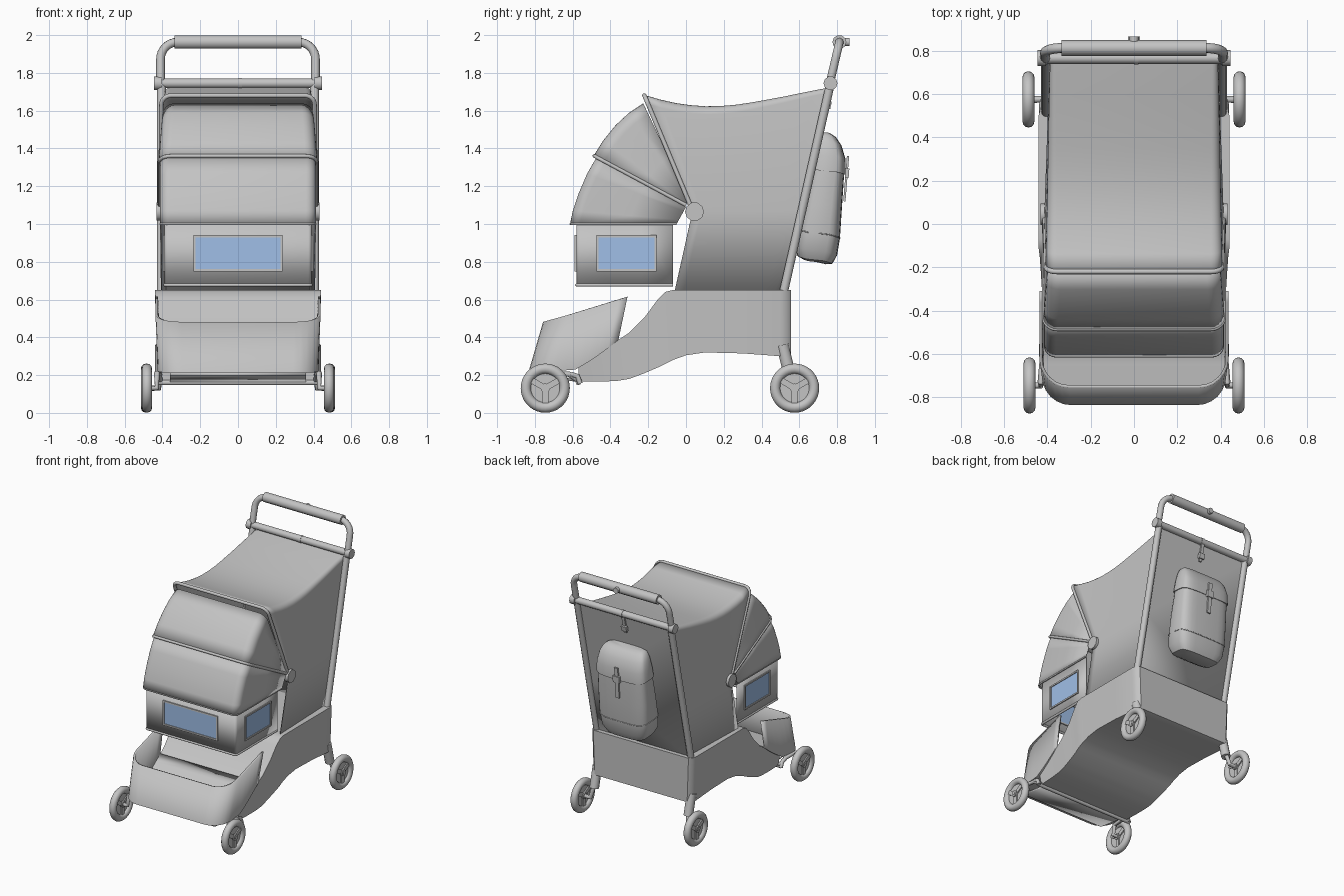
import bpy, bmesh, math
from mathutils import Vector, Matrix

if "Cube" in bpy.data.objects:
    bpy.data.objects.remove(bpy.data.objects["Cube"])

def material(name, rgb):
    m = bpy.data.materials.new(name)
    m.diffuse_color = (*rgb, 1)
    m.use_nodes = True
    m.node_tree.nodes["Principled BSDF"].inputs["Base Color"].default_value = m.diffuse_color
    return m

GREY = material("light grey", (0.55, 0.55, 0.55))
BLUE = material("window blue", (0.35, 0.52, 0.80))

def finish(ob, mat=GREY, angle=35):
    ob.data.materials.clear()
    ob.data.materials.append(mat)
    bpy.ops.object.select_all(action='DESELECT')
    ob.select_set(True)
    bpy.context.view_layer.objects.active = ob
    bpy.ops.object.shade_smooth_by_angle(angle=math.radians(angle))
    return ob

def from_bmesh(name, bm, mat=GREY, thick=0, angle=35):
    bmesh.ops.recalc_face_normals(bm, faces=bm.faces)
    me = bpy.data.meshes.new(name)
    bm.to_mesh(me)
    bm.free()
    ob = bpy.data.objects.new(name, me)
    bpy.context.collection.objects.link(ob)
    if thick:
        s = ob.modifiers.new("thickness", 'SOLIDIFY')
        s.thickness, s.offset = thick, 0
    return finish(ob, mat, angle)

def loft(name, sections, closed=False, caps=(), thick=0, angle=35, floor=False):
    bm = bmesh.new()
    rows = [[bm.verts.new(p) for p in s] for s in sections]
    n = len(rows[0])
    for a, b in zip(rows, rows[1:]):
        for i in range(n if closed else n - 1):
            j = (i + 1) % n
            bm.faces.new((a[i], a[j], b[j], b[i]))
    for c in caps:
        bm.faces.new(rows[c])
    if floor:  # bridge the two sides of the first row
        r = rows[0]
        for i in range(n // 2 - 1):
            bm.faces.new((r[i], r[i + 1], r[n - 2 - i], r[n - 1 - i]))
    return from_bmesh(name, bm, GREY, thick, angle)

def tube(name, pts, r):
    cu = bpy.data.curves.new(name, 'CURVE')
    cu.dimensions, cu.bevel_depth, cu.bevel_resolution, cu.use_fill_caps = '3D', r, 3, True
    sp = cu.splines.new('POLY')
    sp.points.add(len(pts) - 1)
    for q, p in zip(sp.points, pts):
        q.co = (*p, 1)
    ob = bpy.data.objects.new(name, cu)
    bpy.context.collection.objects.link(ob)
    bpy.ops.object.select_all(action='DESELECT')
    ob.select_set(True)
    bpy.context.view_layer.objects.active = ob
    bpy.ops.object.convert(target='MESH')
    return finish(bpy.context.view_layer.objects.active, angle=45)

def box(name, loc, size, tilt=0, mat=GREY):
    bm = bmesh.new()
    bmesh.ops.create_cube(bm, size=1, matrix=Matrix.Translation(loc) @ Matrix.Rotation(tilt, 4, 'X')
                          @ Matrix.Diagonal((*size, 1)))
    return from_bmesh(name, bm, mat)

def lerp(a, b, t):
    return a + (b - a) * t

def u_path(front, back, w, r, straight=6, arc=6):
    """Plan outline: right side, rounded front corners, left side."""
    side = [(w, lerp(back, front + r, i / straight)) for i in range(straight)]
    for i in range(arc + 1):
        a = math.pi / 2 * i / arc
        side.append((w - r + r * math.cos(a), front + r - r * math.sin(a)))
    return side + [(-x, y) for x, y in reversed(side)]

def arch(inner, outer, w, r):
    """Arch from an inner side point out to a rounded top and back, in a tilted plane."""
    i, o = Vector(inner), Vector(outer)
    d = (o - i).normalized()
    half = [(w, *i), (w, *lerp(i, o - d * r, .5))]
    for k in range(7):
        a = math.pi / 2 * k / 6
        half.append((w - r + r * math.cos(a), *(o - d * r * (1 - math.sin(a)))))
    return half + [(-x, y, z) for x, y, z in reversed(half)]

def interp(table, x):
    for (a, fa), (b, fb) in zip(table, table[1:]):
        if x <= b:
            return lerp(fa, fb, max(0, (x - a) / (b - a)))
    return table[-1][1]

# Lower base with arched underside
base = [(-.57, .25, .165, .41), (-.45, .32, .165, .415), (-.36, .385, .17, .42), (-.30, .425, .18, .425),
        (-.22, .505, .21, .43), (-.15, .60, .24, .435), (-.11, .64, .26, .44), (-.07, .65, .28, .44),
        (0, .65, .305, .44), (.1, .65, .32, .44), (.3, .65, .315, .44), (.5, .65, .30, .44),
        (.535, .65, .30, .432), (.555, .65, .305, .41)]
loft("base", [[(w, y, t), (w - .012, y, b), (-w + .012, y, b), (-w, y, t)] for y, t, b, w in base],
     closed=True, caps=(0, -1))

# Front basket
def basket_row(front, back, w, zf):
    return [(x, y, zf(y)) for x, y in u_path(front, back, w, .13)]
low = [(-.83, .215), (-.58, .235), (-.45, .32), (-.36, .39)]
loft("front_basket", [basket_row(-.83, -.36, .42, lambda y: interp(low, y)),
                      basket_row(-.75, -.31, .43, lambda y: .48 + (y + .75) * .307)],
     thick=.014, floor=True)
loft("basket_underside", [[(x, -.80, .205), (x, -.57, .17)] for x in (-.36, .36)], thick=.014)
tube("front_axle_bar", [(-.42, -.57, .16), (.42, -.57, .16)], .014)

# Cabin shell: sides, sagging roof and back panel
roof = [(-.22, 1.68), (-.1, 1.645), (0, 1.628), (.1, 1.62), (.2, 1.622), (.3, 1.632), (.5, 1.668), (.755, 1.72)]
cabin = []
for k in range(13):
    t = k / 12
    yt = lerp(-.22, .755, t)
    zt = interp(roof, yt)
    mid = (lerp(.035, .612, t), 1.07)
    r, w = lerp(.05, .025, t), lerp(.405, .385, t)
    d = Vector((yt - mid[0], zt - mid[1])).normalized()
    half = [(w, lerp(-.06, .52, t), .645), (w + .006, *mid)]
    for i in range(6):
        a = math.pi / 2 * i / 5
        q = Vector((yt, zt)) - d * r * (1 - math.sin(a))
        half.append((w - r + r * math.cos(a), q.x, q.y))
    cabin.append(half + [(-x, y, z) for x, y, z in reversed(half)])
loft("cabin", cabin, caps=(-1,), thick=.006)
tube("cabin_front_lip", cabin[0][1:-1], .012)

# Folding hood in two fan segments
hood1 = [(-.225, 1.635), (-.30, 1.585), (-.37, 1.52), (-.435, 1.44), (-.485, 1.36)]
hood2 = [(-.465, 1.36), (-.52, 1.265), (-.565, 1.16), (-.595, 1.07), (-.61, 1.0)]
top = [arch((lerp(.015, 0, i / 4), lerp(1.13, 1.1, i / 4)), p, lerp(.395, .415, i / 4), .06)
       for i, p in enumerate(hood1)]
bottom = [arch((lerp(0, -.05, i / 4), lerp(1.09, 1.0, i / 4)), p, .41, .05) for i, p in enumerate(hood2)]
loft("hood_upper", top, thick=.008)
loft("hood_lower", bottom, thick=.008)
tube("hood_seam", top[-1], .010)
tube("hood_hem", bottom[-1], .006)

# Window curtain below the hood
path = u_path(-.578, -.07, .387, .015, 3, 3)
loft("curtain", [[(x, y, z) for x, y in path] for z in (.675, 1.01)], thick=.006)
tube("curtain_hem", [(x, y, .677) for x, y in path], .009)

def window(name, centre, half, side):
    def size(along, up):
        return (.01, along, up) if side else (along, .01, up)
    cx, cy, cz = centre
    pane = (.0095, 2 * half, .17) if side else (2 * half, .0095, .17)
    box(name + "_pane", centre, pane, mat=BLUE)
    for s in (-1, 1):
        u = s * (half + .005)
        pos = (cx, cy + u, cz) if side else (cx + u, cy, cz)
        box(name + "_frame_post", pos, [d * 1.0 if d != .01 else .022 for d in size(.012, .19)])
        box(name + "_frame_rail", (cx, cy, cz + s * .09), [d if d != .01 else .022 for d in size(2 * half + .02, .012)])

window("front_window", (0, -.578, .845), .225, False)
for s in (-1, 1):
    window("side_window", (s * .387, -.315, .845), .148, True)

# Push handle, cross bar and grip
def lean(z):
    return .76 + (z - 1.74) * .235
arc = [(.32 + .09 * math.cos(a), lean(1.873 + .09 * math.sin(a)), 1.873 + .09 * math.sin(a))
       for a in [math.pi / 2 * i / 8 for i in range(9)]]
half = [(.41, lean(1.72), 1.72)] + arc
tube("handle", half + [(-x, y, z) for x, y, z in reversed(half)], .023)
tube("handle_grip", [(-.335, .812, 1.963), (.335, .812, 1.963)], .037)
tube("cross_bar", [(-.42, .765, 1.745), (.42, .765, 1.745)], .026)
tube("cross_bar_joint", [(-.0, .765, 1.745), (.02, .765, 1.745)], .029)

# Wheels
def wheel(x, y):
    bm = bmesh.new()
    ring = [bm.verts.new((.0275 * math.cos(a), 0, .1025 + .0275 * math.sin(a)))
            for a in [math.tau * i / 12 for i in range(12)]]
    edges = [bm.edges.new((ring[i], ring[(i + 1) % 12])) for i in range(12)]
    bmesh.ops.spin(bm, geom=ring + edges, cent=(0, 0, 0), axis=(1, 0, 0), angle=math.tau,
                   steps=36, use_merge=True)
    turn = Matrix.Rotation(math.pi / 2, 4, 'Y')
    for r, depth in ((.09, .012), (.024, .045), (.012, .052)):
        bmesh.ops.create_cone(bm, cap_ends=True, segments=24, radius1=r, radius2=r, depth=depth, matrix=turn)
    for k in range(3):
        bmesh.ops.create_cube(bm, size=1, matrix=Matrix.Rotation(math.tau * k / 3, 4, 'X')
                              @ Matrix.Translation((0, 0, -.05)) @ Matrix.Diagonal((.03, .032, .09, 1)))
    bmesh.ops.translate(bm, verts=bm.verts, vec=(x, y, .131))
    from_bmesh("wheel", bm)

for s in (-1, 1):
    # Frame, hinges and wheel mounts on each side
    tube("frame_tube", [(s * .405, .515, .63), (s * .405, .762, 1.73)], .024)
    tube("cross_bar_cap", [(s * .405, .765, 1.745), (s * .445, .765, 1.745)], .037)
    tube("hood_hinge", [(s * .40, .045, 1.065), (s * .432, .045, 1.065)], .05)
    tube("rear_leg", [(s * .405, .51, .36), (s * .405, .55, .20)], .034)
    tube("rear_fork", [(s * .405, .55, .22), (s * .42, .575, .131), (s * .48, .575, .131)], .016)
    tube("front_fork", [(s * .41, -.56, .165), (s * .42, -.62, .205), (s * .43, -.73, .21),
                        (s * .43, -.745, .131), (s * .48, -.745, .131)], .015)
    tube("brake_lever", [(s * .425, -.61, .205), (s * .425, -.575, .195), (s * .425, -.56, .155)], .014)
    wheel(s * .487, .575)
    wheel(s * .482, -.745)

# Storage bag on the back, with flap
def bag_row(z, yb, yo, hw, grow=0):
    row = []
    for i in range(28):
        a = math.tau * i / 28
        c, d = math.cos(a), math.sin(a)
        row.append(((hw + grow) * math.copysign(abs(c) ** .5, c),
                    (yb + yo) / 2 + ((yo - yb) / 2 + grow) * math.copysign(abs(d) ** .5, d),
                    z - .22 * ((yo - yb) / 2) * d))
    return row
bag = [(.80, .62, .74, .13), (.81, .59, .775, .17), (.86, .575, .80, .20), (.95, .59, .815, .21),
       (1.1, .62, .825, .21), (1.28, .66, .837, .205), (1.36, .677, .837, .20), (1.43, .69, .815, .185),
       (1.47, .70, .785, .165), (1.485, .715, .755, .14)]
loft("storage_bag", [bag_row(*s) for s in bag], closed=True, caps=(0, -1))
loft("bag_flap", [bag_row(*s, .008) for s in bag[5:]], closed=True, caps=(0, -1))
tube("bag_seam", [p for p in bag_row(*bag[3], .001)], .003)

# Bag strap and upper strap with buckles
box("bag_strap", (0, .848, 1.24), (.03, .012, .24), -.08)
box("bag_buckle", (0, .853, 1.27), (.055, .02, .05), -.08)
box("top_strap", (0, .757, 1.66), (.025, .012, .14), -.225)
box("top_buckle", (0, .757, 1.63), (.045, .022, .04), -.225)
tube("grip_button", [(0, .84, 1.963), (0, .866, 1.963)], .022)
